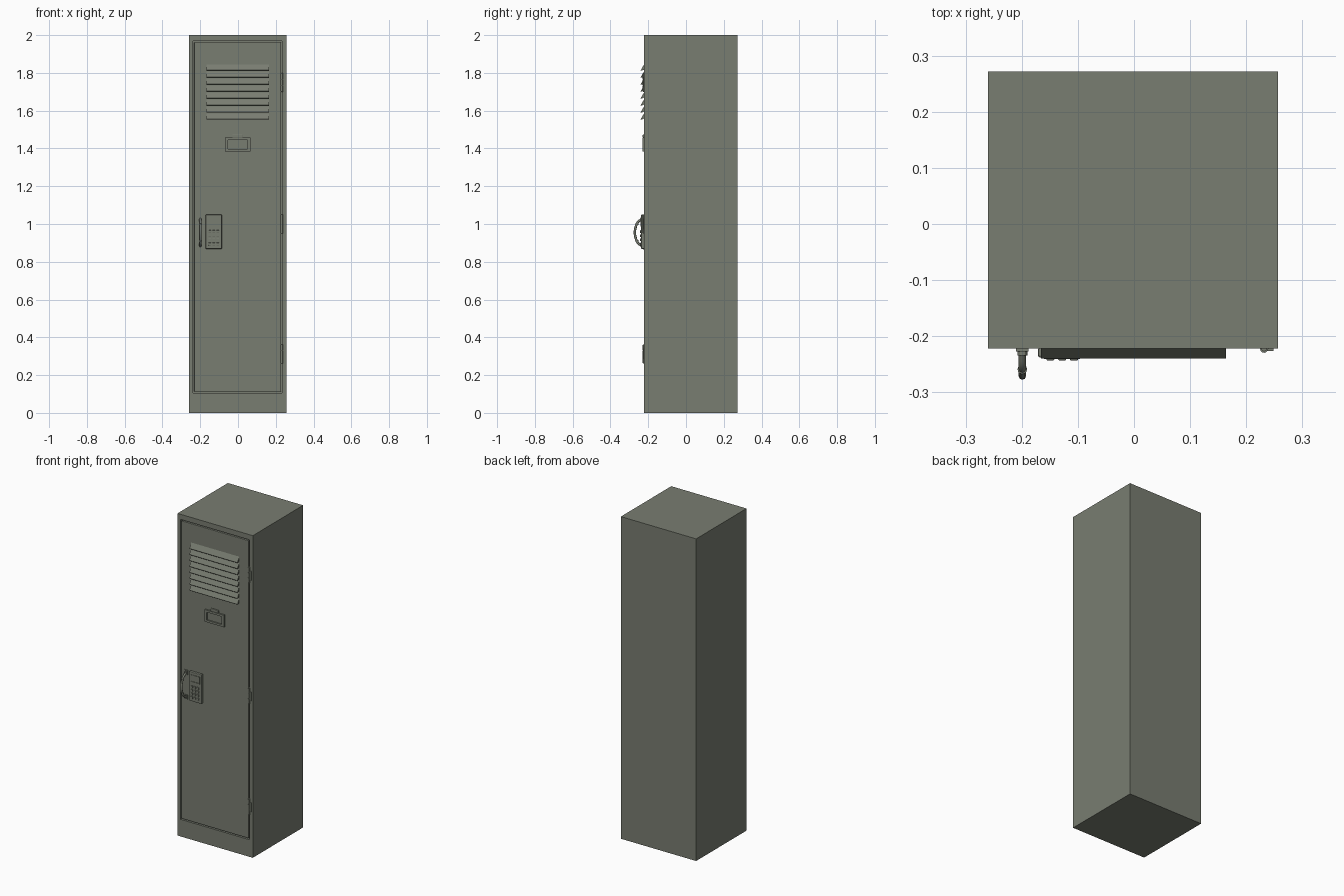
import bpy, bmesh
from mathutils import Vector

default = bpy.data.objects.get("Cube")
if default:
    bpy.data.objects.remove(default, do_unlink=True)

paint = bpy.data.materials.new("grey_green_paint")
paint.use_nodes = True
COLOUR = (0.19, 0.205, 0.165, 1)
paint.diffuse_color = COLOUR
paint.node_tree.nodes["Principled BSDF"].inputs["Base Color"].default_value = COLOUR

FRONT = -0.222


def finish(name, bm, bevel=0, smooth=False):
    bmesh.ops.recalc_face_normals(bm, faces=bm.faces)
    mesh = bpy.data.meshes.new(name)
    bm.to_mesh(mesh)
    bm.free()
    mesh.materials.append(paint)
    obj = bpy.data.objects.new(name, mesh)
    bpy.context.collection.objects.link(obj)
    if bevel:
        mod = obj.modifiers.new("Bevel", 'BEVEL')
        mod.width, mod.segments = bevel, 2
    if smooth:
        bpy.ops.object.select_all(action='DESELECT')
        obj.select_set(True)
        bpy.context.view_layer.objects.active = obj
        bpy.ops.object.shade_smooth_by_angle()
    return obj


def add_box(bm, x, y, z):
    """Box from (min, max) pairs on each axis."""
    verts = bmesh.ops.create_cube(bm, size=1)["verts"]
    for v in verts:
        v.co = Vector([a + (b - a) * (c + 0.5) for c, (a, b) in zip(v.co, (x, y, z))])


def box(name, x, y, z, bevel=0):
    bm = bmesh.new()
    add_box(bm, x, y, z)
    return finish(name, bm, bevel)


def add_rod(bm, a, b, radius, sides=12):
    a, b = Vector(a), Vector(b)
    turn = (b - a).to_track_quat('Z', 'Y').to_matrix().to_4x4()
    turn.translation = (a + b) / 2
    bmesh.ops.create_cone(bm, cap_ends=True, segments=sides, radius1=radius,
                          radius2=radius, depth=(b - a).length, matrix=turn)


def tray(name, x, y, z, opening_x, opening_z, depth):
    """Box with a rectangular pocket sunk into its front face."""
    bm = bmesh.new()
    add_box(bm, x, y, z)
    bm.normal_update()
    face = min(bm.faces, key=lambda f: f.calc_center_median().y)
    bmesh.ops.inset_region(bm, faces=[face], thickness=0.004)
    mid = face.calc_center_median()
    for v in face.verts:
        v.co.x = opening_x[v.co.x > mid.x]
        v.co.z = opening_z[v.co.z > mid.z]
    pocket = bmesh.ops.extrude_discrete_faces(bm, faces=[face])["faces"][0]
    for v in pocket.verts:
        v.co.y += depth
    return finish(name, bm)


# Cabinet with a door pocket, and the door leaving a narrow gap around it
tray("cabinet", (-0.26, 0.257), (FRONT, 0.272), (0, 2),
     (-0.239, 0.234), (0.106, 1.968), 0.02)
box("door", (-0.232, 0.227), (FRONT, FRONT + 0.021), (0.113, 1.961), 0.002)

# Vent slats: wedges leaning outwards at the bottom
bm = bmesh.new()
PITCH = 0.037
for i in range(8):
    top = 1.848 - i * PITCH
    profile = [(FRONT + 0.002, top), (FRONT - 0.018, top - 0.034),
               (FRONT - 0.016, top - 0.037), (FRONT + 0.002, top - 0.03)]
    ends = [[bm.verts.new((x, y, z)) for y, z in profile] for x in (-0.166, 0.164)]
    bm.faces.new(ends[0])
    bm.faces.new(ends[1][::-1])
    for j in range(4):
        k = (j + 1) % 4
        bm.faces.new((ends[0][j], ends[1][j], ends[1][k], ends[0][k]))
finish("vent_slats", bm)

# Card holder with a raised tab
tray("card_holder", (-0.068, 0.065), (FRONT - 0.009, FRONT + 0.002), (1.383, 1.458),
     (-0.053, 0.05), (1.396, 1.445), 0.008)
box("card_holder_tab", (-0.03, 0.024), (FRONT - 0.007, FRONT + 0.002), (1.457, 1.475), 0.003)

# Keypad lock: body, screen and buttons
box("keypad_body", (-0.171, -0.085), (FRONT - 0.016, FRONT + 0.002), (0.868, 1.05), 0.004)
tray("keypad_screen", (-0.16, -0.096), (FRONT - 0.019, FRONT - 0.012), (0.988, 1.034),
     (-0.155, -0.101), (0.993, 1.029), 0.004)
bm = bmesh.new()
for col in range(3):
    for row in range(4):
        x, z = -0.149 + col * 0.021, 0.894 + row * 0.022
        add_box(bm, (x - 0.007, x + 0.007), (FRONT - 0.021, FRONT - 0.014),
                (z - 0.007, z + 0.007))
finish("keypad_buttons", bm, 0.0015)

# Pull handle: bent rod with mounting plates and collars
curve = bpy.data.curves.new("handle_path", 'CURVE')
curve.dimensions = '3D'
curve.bevel_depth, curve.bevel_resolution = 0.0065, 2
path = curve.splines.new('BEZIER')
points = [(0, 0.878), (-0.036, 0.905), (-0.036, 1.005), (0, 1.032)]
path.bezier_points.add(len(points) - 1)
for p, (y, z) in zip(path.bezier_points, points):
    p.co = (-0.199, FRONT + y, z)
    p.handle_left_type = p.handle_right_type = 'AUTO'
path.resolution_u = 6
curve.materials.append(paint)
handle = bpy.data.objects.new("pull_handle", curve)
bpy.context.collection.objects.link(handle)

bm = bmesh.new()
for z in (0.878, 1.032):
    add_box(bm, (-0.21, -0.188), (FRONT - 0.005, FRONT + 0.002), (z - 0.014, z + 0.014))
    add_rod(bm, (-0.199, FRONT, z), (-0.199, FRONT - 0.012, z), 0.009)
for z in (0.91, 1.0):
    add_rod(bm, (-0.199, FRONT - 0.037, z - 0.005), (-0.199, FRONT - 0.037, z + 0.005), 0.0085)
finish("handle_mounts", bm, smooth=True)

# Three hinges: leaf on the frame and a knuckled barrel over the gap
for name, z in (("lower", 0.312), ("middle", 1.0), ("upper", 1.75)):
    bm = bmesh.new()
    add_box(bm, (0.232, 0.249), (FRONT - 0.004, FRONT + 0.002), (z - 0.028, z + 0.028))
    for k in (-1, 0, 1):
        mid = z + k * 0.032
        add_rod(bm, (0.232, FRONT, mid - 0.015), (0.232, FRONT, mid + 0.015), 0.0075)
    add_rod(bm, (0.232, FRONT, z - 0.05), (0.232, FRONT, z + 0.05), 0.005)
    finish(name + "_hinge", bm, smooth=True)
